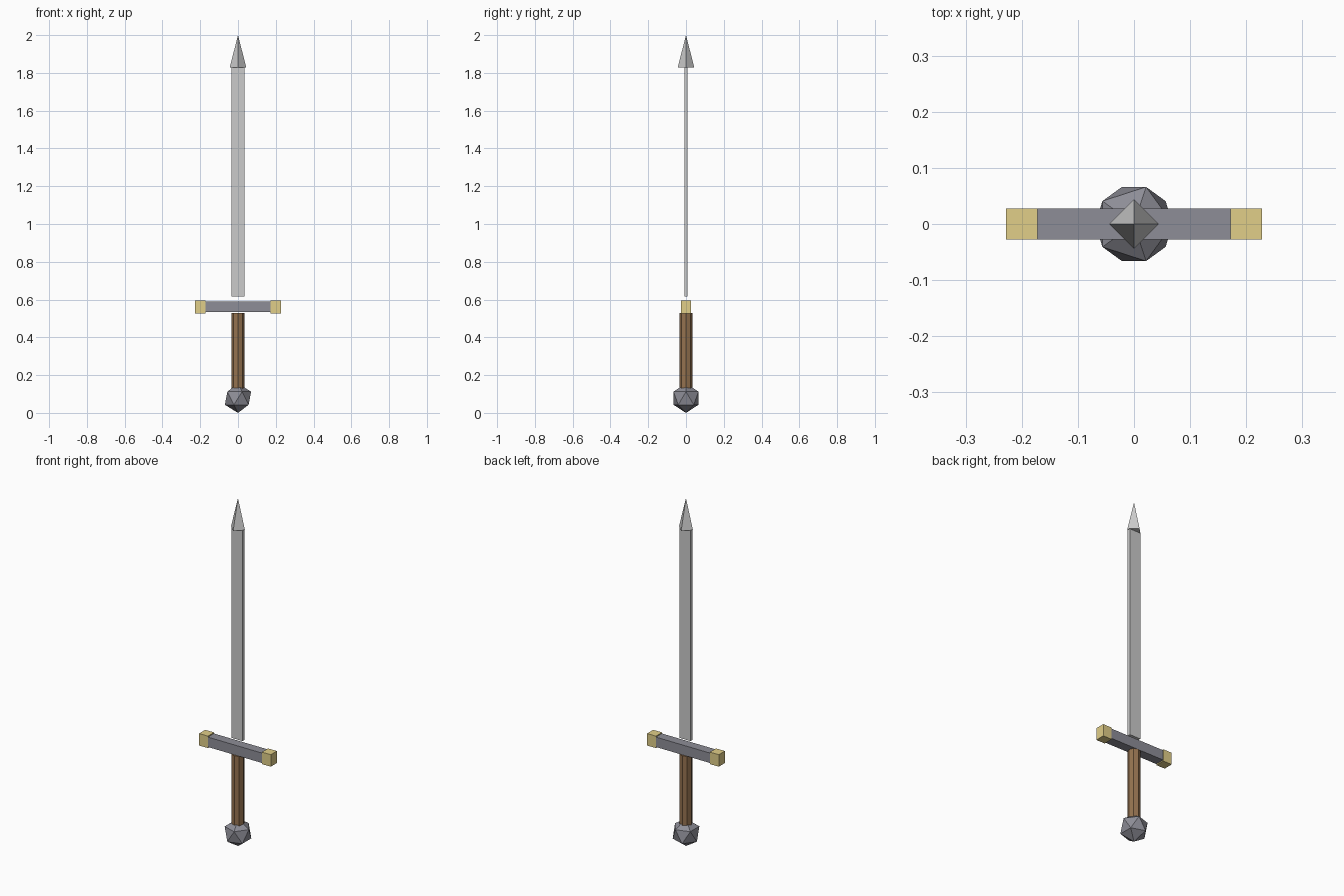
import bpy

if "Cube" in bpy.data.objects:
    bpy.data.objects.remove(bpy.data.objects["Cube"])


def material(name, color):
    m = bpy.data.materials.new(name)
    m.diffuse_color = (*color, 1)
    m.use_nodes = True
    m.node_tree.nodes["Principled BSDF"].inputs["Base Color"].default_value = m.diffuse_color
    return m


def finish(name, mat):
    obj = bpy.context.object
    obj.name = name
    obj.data.materials.append(mat)
    return obj


def box(name, x, z0, z1, half_x, half_y, mat):
    bpy.ops.mesh.primitive_cube_add(size=1, location=(x, 0, (z0 + z1) / 2))
    bpy.context.object.scale = (2 * half_x, 2 * half_y, z1 - z0)
    bpy.ops.object.transform_apply(location=False, rotation=False, scale=True)
    return finish(name, mat)


steel = material("steel", (0.72, 0.72, 0.74))
iron = material("dark_iron", (0.27, 0.27, 0.31))
gold = material("gold", (0.75, 0.62, 0.25))
wood = material("wood", (0.30, 0.17, 0.08))

# Pommel: a plain 20-faced icosphere
R = 0.0777
bpy.ops.mesh.primitive_ico_sphere_add(subdivisions=1, radius=R, location=(0, 0, R))
finish("pommel", iron)

# Grip
bpy.ops.mesh.primitive_cylinder_add(vertices=8, radius=0.034, depth=0.43,
                                    location=(0, 0, 0.315))
finish("grip", wood)

# Crossguard with gold end caps
box("crossguard", 0, 0.533, 0.59, 0.2, 0.0272, iron)
for side, x in (("left", -0.2), ("right", 0.2)):
    box("guard_cap_" + side, x, 0.527, 0.596, 0.028, 0.0277, gold)

# Blade and its four-sided point
box("blade", 0, 0.615, 1.83, 0.035, 0.008, steel)
bpy.ops.mesh.primitive_cone_add(vertices=4, radius1=0.044, radius2=0, depth=0.172,
                                location=(0, 0, 1.914))
finish("blade_point", steel)
